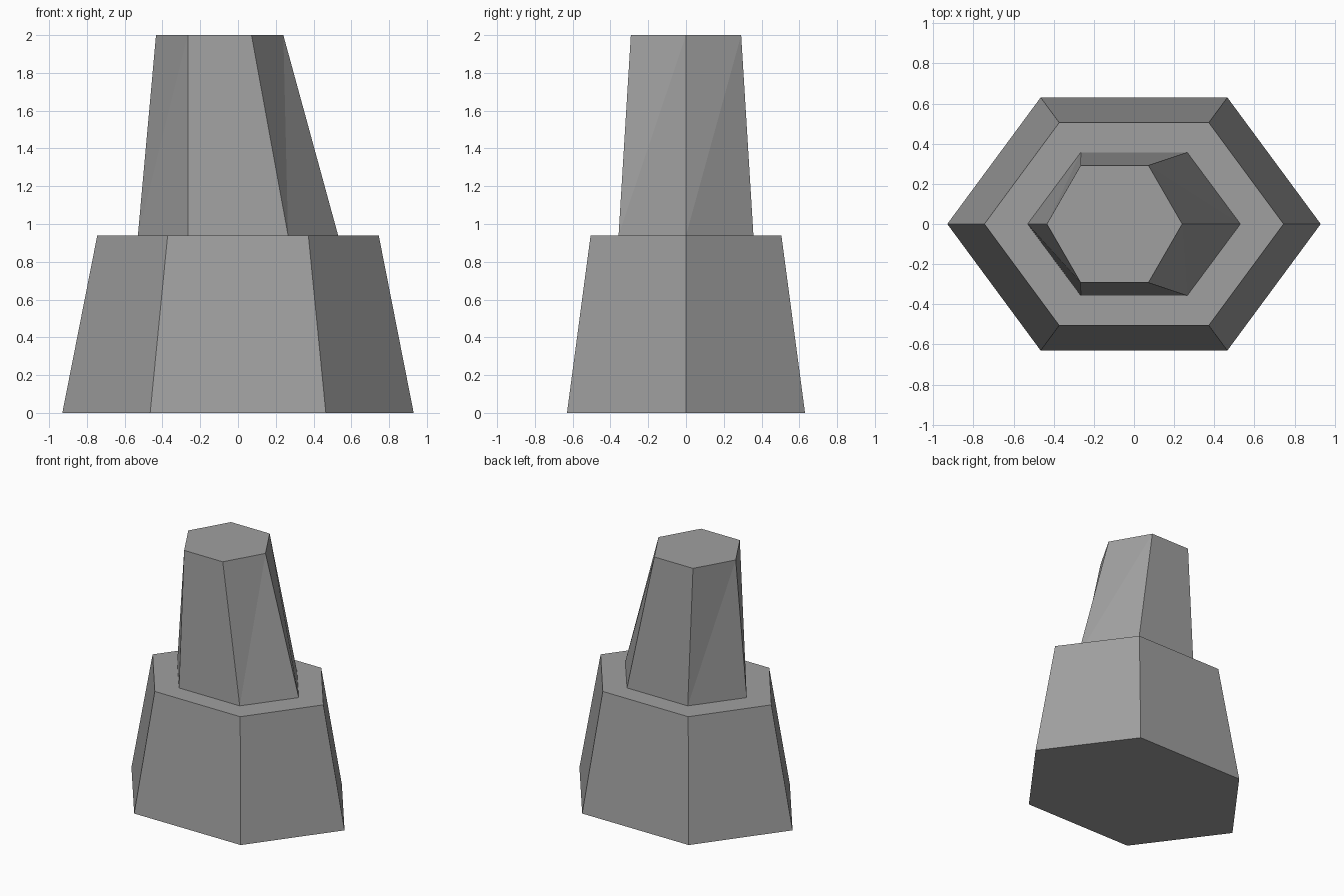
import bpy
import bmesh

default = bpy.data.objects.get("Cube")
if default:
    bpy.data.objects.remove(default, do_unlink=True)

# One plain grey for the whole model
grey = bpy.data.materials.new("grey")
grey.use_nodes = True
colour = (0.35, 0.35, 0.35, 1)
grey.diffuse_color = colour
grey.node_tree.nodes["Principled BSDF"].inputs["Base Color"].default_value = colour


def hexagon(bm, centre_x, half_width, half_depth, z):
    """Six-sided ring with points on the x axis, counterclockwise from +x."""
    corners = [(1, 0), (0.5, 1), (-0.5, 1), (-1, 0), (-0.5, -1), (0.5, -1)]
    return [bm.verts.new((centre_x + half_width * x, half_depth * y, z))
            for x, y in corners]


def hex_block(name, bottom, top):
    """Tapered block between two hexagons; its sides may twist slightly."""
    bm = bmesh.new()
    low, high = hexagon(bm, *bottom), hexagon(bm, *top)
    for i in range(6):
        j = (i + 1) % 6
        bm.faces.new((low[i], low[j], high[j]))
        bm.faces.new((low[i], high[j], high[i]))
    bm.faces.new(high)
    bm.faces.new(low[::-1])
    mesh = bpy.data.meshes.new(name)
    bm.to_mesh(mesh)
    bm.free()
    mesh.materials.append(grey)
    obj = bpy.data.objects.new(name, mesh)
    bpy.context.collection.objects.link(obj)
    return obj


# Wide tapered base, then the narrower tower leaning towards -x
shoulder = 0.94
hex_block("base", (0, 0.93, 0.63, 0), (0, 0.745, 0.505, shoulder))
hex_block("tower", (0, 0.53, 0.357, shoulder), (-0.097, 0.337, 0.292, 2))
